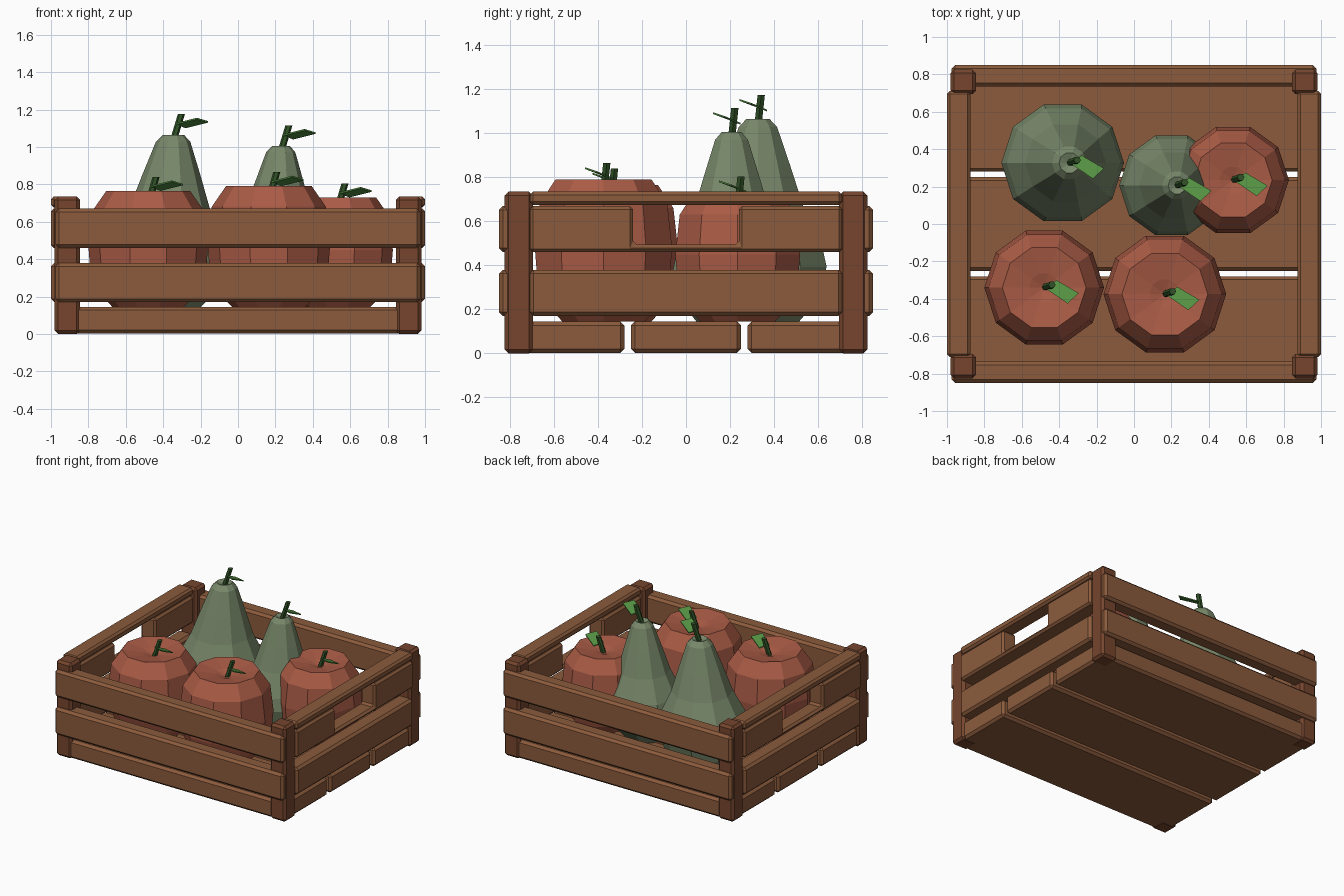
import bpy, bmesh, math
from mathutils import Vector

if "Cube" in bpy.data.objects:
    bpy.data.objects.remove(bpy.data.objects["Cube"])


def material(name, rgb):
    m = bpy.data.materials.new(name)
    m.diffuse_color = (*rgb, 1)
    m.use_nodes = True
    m.node_tree.nodes["Principled BSDF"].inputs["Base Color"].default_value = m.diffuse_color
    return m


WOOD = material("slat_wood", (0.26, 0.105, 0.046))
POST = material("post_wood", (0.18, 0.06, 0.027))
RED = material("apple_red", (0.40, 0.105, 0.06))
PEAR = material("pear_green", (0.19, 0.25, 0.145))
STEM = material("stem_green", (0.03, 0.085, 0.02))
LEAF = material("leaf_green", (0.09, 0.28, 0.055))


def finish(name, bm, mat, bevel=0):
    bmesh.ops.recalc_face_normals(bm, faces=bm.faces)
    me = bpy.data.meshes.new(name)
    bm.to_mesh(me)
    bm.free()
    me.materials.append(mat)
    ob = bpy.data.objects.new(name, me)
    bpy.context.collection.objects.link(ob)
    if bevel:
        b = ob.modifiers.new("chamfer", 'BEVEL')
        b.width, b.segments = bevel, 1
    return ob


def prism(name, outline, offset, mat, bevel=0):
    """Extrude a planar outline by an offset vector."""
    bm = bmesh.new()
    f = bm.faces.new([bm.verts.new(p) for p in outline])
    ext = bmesh.ops.extrude_face_region(bm, geom=[f], use_keep_orig=True)
    verts = [g for g in ext["geom"] if isinstance(g, bmesh.types.BMVert)]
    bmesh.ops.translate(bm, verts=verts, vec=offset)
    return finish(name, bm, mat, bevel)


def box(name, x, y, z, mat, bevel=0.018):
    x, y = sorted(x), sorted(y)
    outline = [(x[0], y[0], z[0]), (x[1], y[0], z[0]), (x[1], y[1], z[0]), (x[0], y[1], z[0])]
    return prism(name, outline, (0, 0, z[1] - z[0]), mat, bevel)


# Floor boards
for name, y in (("front", (-0.815, -0.28)), ("middle", (-0.25, 0.25)), ("back", (0.28, 0.815))):
    box(name + "_floor_board", (-0.965, 0.965), y, (0.002, 0.145), WOOD)

# Corner posts
for sx, side in ((-1, "left"), (1, "right")):
    for sy, end in ((-1, "front"), (1, "back")):
        box(f"{end}_{side}_post", (sx * 0.845, sx * 0.98), (sy * 0.695, sy * 0.825), (0, 0.735), POST)

# Front and back slats
for sy, end in ((-1, "front"), (1, "back")):
    for level, z in (("lower", (0.17, 0.38)), ("upper", (0.46, 0.67))):
        box(f"{end}_{level}_slat", (-0.975, 0.975), (sy * 0.735, sy * 0.85), z, WOOD)

# Side slats, with a handle notch under the top rail
notched = [(-0.71, 0.46), (0.71, 0.46), (0.71, 0.67), (0.24, 0.67),
           (0.24, 0.495), (-0.24, 0.495), (-0.24, 0.67), (-0.71, 0.67)]
for sx, side in ((-1, "left"), (1, "right")):
    box(side + "_lower_slat", (sx * 0.875, sx), (-0.71, 0.71), (0.17, 0.38), WOOD)
    prism(side + "_handle_slat", [(sx * 0.875, y, z) for y, z in notched],
          (sx * 0.125, 0, 0), WOOD, 0.015)
    box(side + "_top_rail", (sx * 0.875, sx), (-0.71, 0.71), (0.675, 0.735), WOOD, 0.015)


# Fruit: (radius, height) profiles scaled to each fruit
APPLE_PROFILE = [(0, 0.05), (0.6, 0), (0.86, 0.14), (0.97, 0.33), (1, 0.52),
                 (0.93, 0.83), (0.7, 1), (0.25, 0.96), (0, 0.92)]
PEAR_PROFILE = [(0, 0.03), (0.6, 0), (0.88, 0.11), (1, 0.27), (0.93, 0.38), (0.66, 0.57),
                (0.47, 0.77), (0.28, 0.96), (0.17, 1), (0.06, 0.985), (0, 0.98)]
FLOOR, SIDES = 0.145, 10


def fruit_body(name, profile, x, y, radius, top, lean, mat):
    bm = bmesh.new()
    rings = []
    for r, t in profile:
        c = Vector((x + lean * t, y, FLOOR + t * (top - FLOOR)))
        n = SIDES if r else 1
        rings.append([bm.verts.new(c + Vector((math.cos(a), math.sin(a), 0)) * r * radius)
                      for a in (math.tau * i / SIDES for i in range(n))])
    for lo, hi in zip(rings, rings[1:]):
        for i in range(SIDES):
            j = (i + 1) % SIDES
            if len(lo) == 1:
                bm.faces.new((lo[0], hi[j], hi[i]))
            elif len(hi) == 1:
                bm.faces.new((lo[i], lo[j], hi[0]))
            else:
                bm.faces.new((lo[i], lo[j], hi[j], hi[i]))
    finish(name, bm, mat)


def stem_and_leaf(name, x, y, foot, tip, leaf_z):
    # Leaning six-sided stem
    ring = [(x + 0.019 * math.cos(math.tau * i / 6), y + 0.019 * math.sin(math.tau * i / 6), foot)
            for i in range(6)]
    prism(name + "_stem", ring, (0.042, 0.015, tip - foot), STEM)
    # Diamond leaf
    corners = [(0.015, -0.01, 0), (0.065, 0.04, -0.02), (0.185, -0.03, 0.01), (0.125, -0.085, 0.028)]
    prism(name + "_leaf", [(x + a, y + b, leaf_z + c) for a, b, c in corners], (0, 0, 0.008), LEAF)


for name, x, y, r, top in (("left_apple", -0.48, -0.34, 0.32, 0.765),
                           ("front_apple", 0.165, -0.375, 0.328, 0.79),
                           ("right_apple", 0.53, 0.235, 0.298, 0.73)):
    fruit_body(name, APPLE_PROFILE, x, y, r, top, 0, RED)
    stem_and_leaf(name, x, y, top - 0.07, top + 0.075, top + 0.02)

for name, x, y, r, top, lean in (("large_pear", -0.395, 0.327, 0.328, 1.065, 0.05),
                                 ("small_pear", 0.19, 0.207, 0.28, 1.005, 0.04)):
    fruit_body(name, PEAR_PROFILE, x, y, r, top, lean, PEAR)
    stem_and_leaf(name, x + lean, y, top - 0.03, top + 0.11, top + 0.055)
